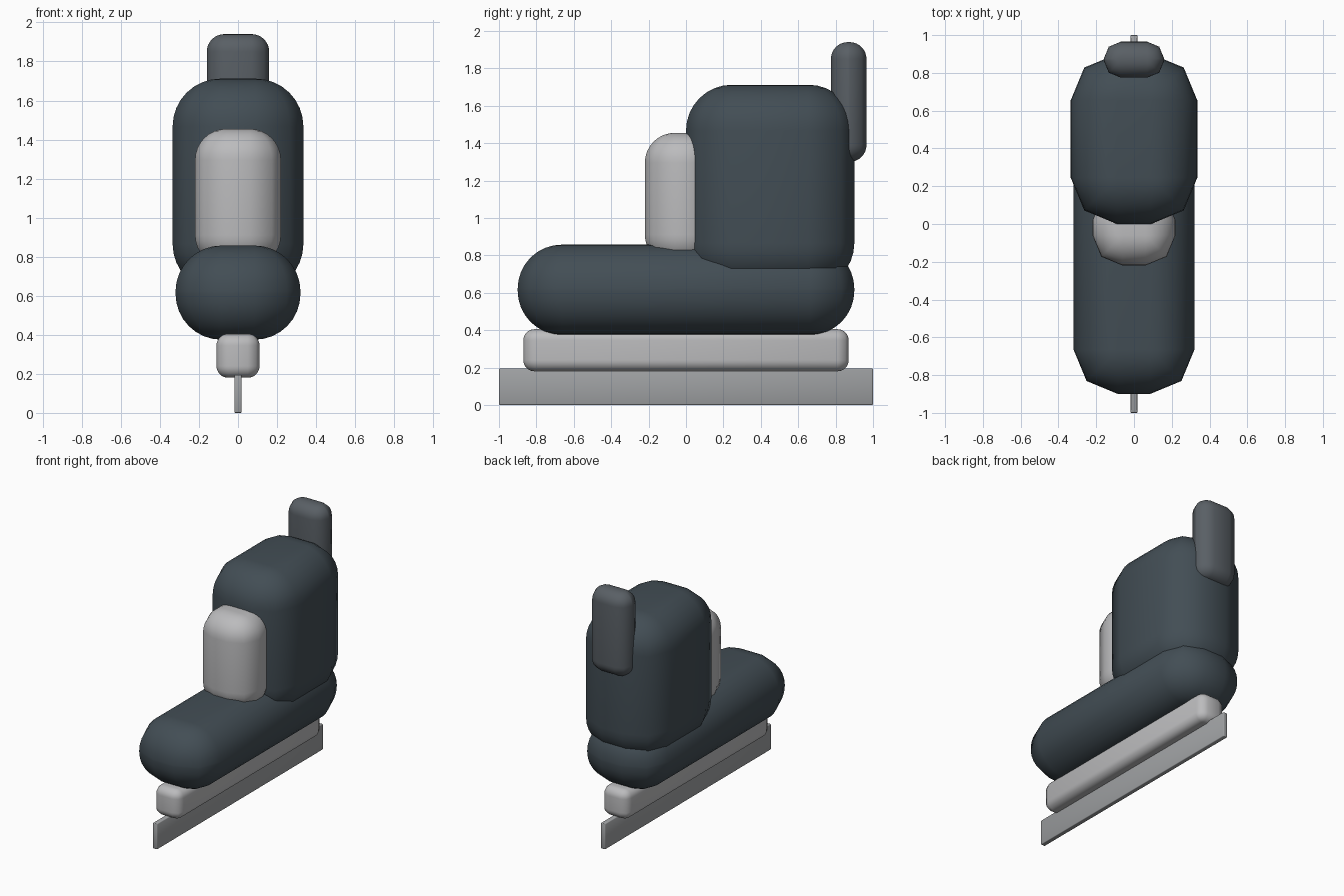
import bpy, bmesh
from math import sin, cos, pi

if "Cube" in bpy.data.objects:
    bpy.data.objects.remove(bpy.data.objects["Cube"])


def material(name, color):
    m = bpy.data.materials.new(name)
    m.diffuse_color = (*color, 1)
    m.use_nodes = True
    m.node_tree.nodes["Principled BSDF"].inputs["Base Color"].default_value = m.diffuse_color
    return m


def rounded_block(name, x, y, z, r, mat=None, turn=2, rise=8):
    """Box spanning +-x, y range, z range; rounded with few sides in plan, many in height."""
    bm = bmesh.new()
    cy, hy = (y[0] + y[1]) / 2, (y[1] - y[0]) / 2
    steps = [(-pi / 2 + pi / 2 * i / rise, z[0] + r) for i in range(rise + 1)]
    steps += [(pi / 2 * i / rise, z[1] - r) for i in range(rise + 1)]
    rings = []
    for phi, base in steps:
        ring = []
        for c, (sx, sy) in enumerate([(1, 1), (-1, 1), (-1, -1), (1, -1)]):
            for k in range(turn + 1):
                a = pi / 2 * (c + k / turn)
                ring.append(bm.verts.new((sx * (x - r) + r * cos(phi) * cos(a),
                                          cy + sy * (hy - r) + r * cos(phi) * sin(a),
                                          base + r * sin(phi))))
        rings.append(ring)
    n = len(rings[0])
    for lo, hi in zip(rings, rings[1:]):
        for i in range(n):
            j = (i + 1) % n
            bm.faces.new((lo[i], lo[j], hi[j], hi[i]))
    bm.faces.new(rings[0][::-1])
    bm.faces.new(rings[-1])
    # Arcs collapse to single points at the flat top and bottom
    bmesh.ops.remove_doubles(bm, verts=bm.verts, dist=1e-4)
    bmesh.ops.recalc_face_normals(bm, faces=bm.faces)
    me = bpy.data.meshes.new(name)
    bm.to_mesh(me)
    bm.free()
    me.shade_smooth()
    ob = bpy.data.objects.new(name, me)
    bpy.context.collection.objects.link(ob)
    if mat:
        me.materials.append(mat)
    return ob


leather = material("dark_leather", (0.055, 0.075, 0.09))
strap = material("strap_grey", (0.1, 0.115, 0.13))
steel = material("steel", (0.35, 0.36, 0.37))
pale = material("pale_grey", (0.5, 0.5, 0.51))

# Boot
rounded_block("boot_foot", 0.32, (-0.9, 0.9), (0.375, 0.857), 0.235, leather)
rounded_block("boot_cuff", 0.335, (0.0, 0.9), (0.62, 1.712), 0.245, leather)
rounded_block("tongue", 0.22, (-0.22, 0.18), (0.75, 1.455), 0.16, pale)
rounded_block("pull_tab", 0.16, (0.775, 0.965), (1.3, 1.94), 0.09, strap)

# Blade holder and blade
rounded_block("blade_holder", 0.11, (-0.87, 0.87), (0.18, 0.405), 0.06, pale)
rounded_block("blade", 0.018, (-1.0, 1.0), (0.0, 0.195), 0.005, steel, rise=2)
